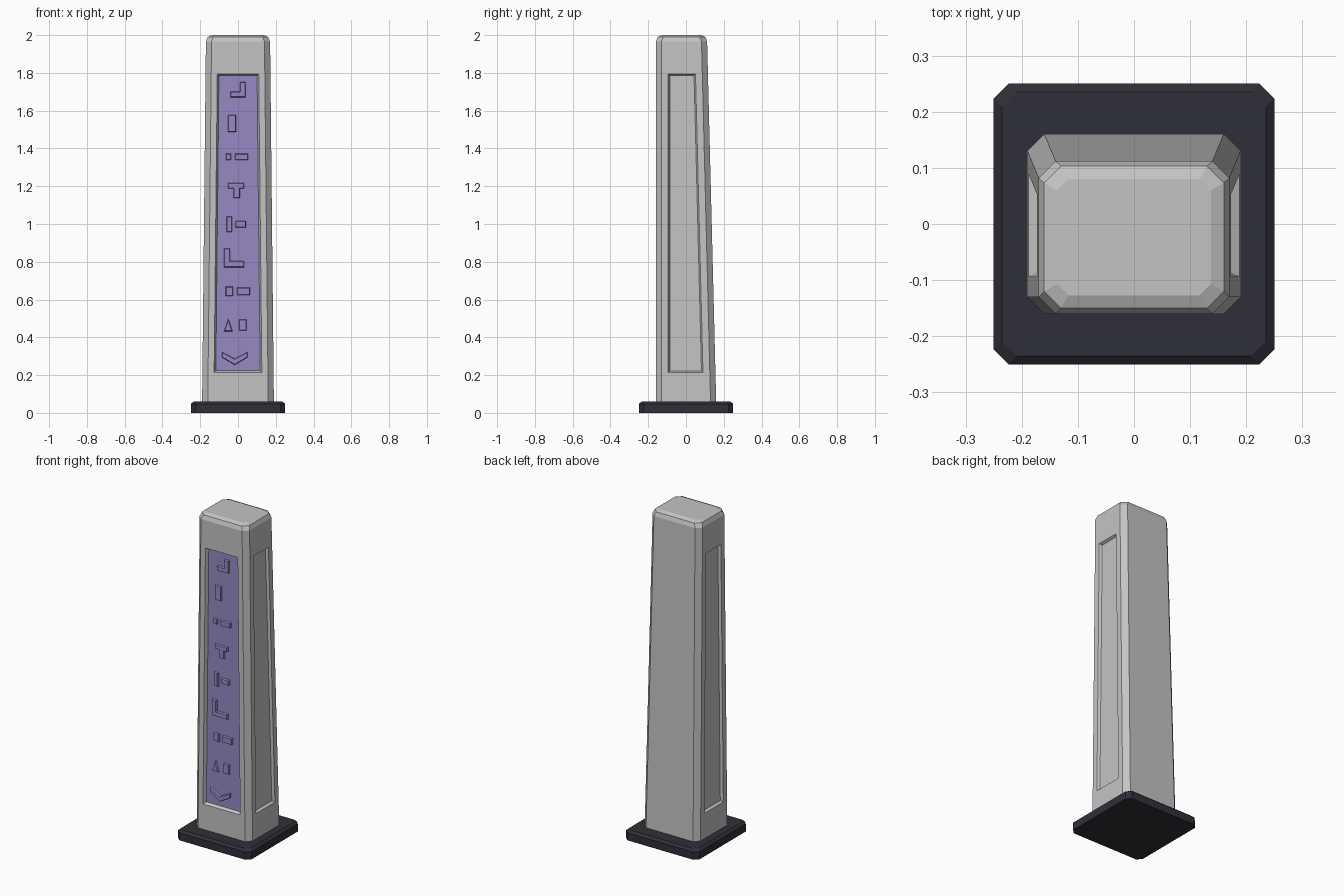
import bpy, bmesh
from mathutils import Vector

old = bpy.data.objects.get("Cube")
if old:
    bpy.data.objects.remove(old)


def material(name, rgb):
    m = bpy.data.materials.new(name)
    m.use_nodes = True
    m.diffuse_color = (*rgb, 1)
    m.node_tree.nodes["Principled BSDF"].inputs["Base Color"].default_value = (*rgb, 1)
    return m


stone = material("light grey", (0.55, 0.55, 0.55))
purple = material("purple", (0.31, 0.25, 0.55))
dark = material("dark slate", (0.028, 0.028, 0.04))


def finish(name, bm, *mats):
    mesh = bpy.data.meshes.new(name)
    bm.to_mesh(mesh)
    bm.free()
    for m in mats:
        mesh.materials.append(m)
    obj = bpy.data.objects.new(name, mesh)
    bpy.context.collection.objects.link(obj)
    return obj


def chamfered_ring(bm, z, x, front, back, c):
    """Rectangle with cut corners, counterclockwise from the front edge."""
    pts = [(c - x, front), (x - c, front), (x, front + c), (x, back - c),
           (x - c, back), (c - x, back), (-x, back - c), (-x, front + c)]
    return [bm.verts.new((px, py, z)) for px, py in pts]


def loft(bm, rings):
    """Skin the rings, cap both ends, and return the side faces by level."""
    levels = []
    for a, b in zip(rings, rings[1:]):
        n = len(a)
        levels.append([bm.faces.new((a[i], a[(i + 1) % n], b[(i + 1) % n], b[i]))
                       for i in range(n)])
    bm.faces.new(rings[0][::-1])
    bm.faces.new(rings[-1])
    return levels


def recess(bm, face, z_low, z_high, margin, depth, slant, mat):
    """Sink a panel with sloped walls into a tall side face."""
    face.normal_update()
    inward = -face.normal * depth
    corners = list(face.verts)
    bl, br, tr, tl = [v.co.copy() for v in corners]

    def row(z, gap):
        t = (z - bl.z) / (tl.z - bl.z)
        left, right = bl.lerp(tl, t), br.lerp(tr, t)
        step = (right - left).normalized() * gap
        return left + step, right - step

    def loop(grow):
        low = row(z_low + grow, margin + grow)
        high = row(z_high - grow, margin + grow)
        return [low[0], low[1], high[1], high[0]]

    bm.faces.remove(face)
    rim = [bm.verts.new(p) for p in loop(0)]
    floor = [bm.verts.new(p + inward) for p in loop(slant)]
    for a, b in ((corners, rim), (rim, floor)):
        for i in range(4):
            j = (i + 1) % 4
            bm.faces.new((a[i], a[j], b[j], b[i]))
    bm.faces.new(floor).material_index = mat


# Base slab with a small top bevel
bm = bmesh.new()
loft(bm, [chamfered_ring(bm, z, s, -s, s, 0.026)
          for z, s in ((0, 0.25), (0.047, 0.25), (0.06, 0.235))])
finish("base_slab", bm, dark)

# Tapered pillar with a rounded cap; the front stays upright
bm = bmesh.new()
profile = [(0.055, 0.19, -0.16, 0.16, 0.03),
           (1.965, 0.17, -0.16, 0.112, 0.03),
           (1.99, 0.16, -0.15, 0.103, 0.03),
           (2.0, 0.137, -0.127, 0.08, 0.02)]
sides = loft(bm, [chamfered_ring(bm, *p) for p in profile])[0]
front_face, left_face, right_face = sides[0], sides[2], sides[6]
recess(bm, front_face, 0.215, 1.795, 0.032, 0.02, 0.009, 1)
for face in (left_face, right_face):
    recess(bm, face, 0.215, 1.795, 0.036, 0.015, 0.008, 0)
finish("pillar", bm, stone, purple)


# Raised symbols on the front panel, drawn in hundredths around each row
def box(x0, x1, z0, z1):
    return [(x0, z0), (x1, z0), (x1, z1), (x0, z1)]


rows = [
    [[(-4, -4), (4, -4), (4, 4), (1, 4), (1, -1), (-4, -1)]],
    [box(-5.3, -1.1, -4.5, 4.5)],
    [box(-6.4, -3.7, -1.7, 1.7), box(-1.6, 5.3, -1.7, 1.7)],
    [[(-2.5, -4), (1, -4), (1, 1), (3.2, 1), (3.2, 4), (-5.3, 4), (-5.3, 1), (-2.5, 1)]],
    [box(-6, -3.2, -4.2, 4.2), box(-1.3, 4.2, -1.7, 1.7)],
    [[(-7.4, -5), (3.2, -5), (3.2, -1.7), (-4.2, -1.7), (-4.2, 5), (-7.4, 5)]],
    [box(-6.5, -2.6, -2.5, 2.5), box(-0.5, 6.3, -2, 2)],
    [[(-7.4, -3.3), (-2.9, -3.3), (-5.1, 3.3)], box(0.5, 4.5, -3, 3)],
    [[(-8.5, 0.7), (-1.7, -3.3), (5, 0.7), (5, 3.5), (-1.7, 0), (-8.5, 3.5)]],
]
bm = bmesh.new()
for i, shapes in enumerate(rows):
    centre = Vector((0, -0.1401, 1.711 - i * 0.178))
    for shape in shapes:
        face = bm.faces.new([bm.verts.new(centre + Vector((x, 0, z)) / 100)
                             for x, z in shape])
        face.normal_update()
        bmesh.ops.inset_region(bm, faces=[face], use_boundary=True,
                               use_even_offset=True, thickness=0.003, depth=0.012)
finish("panel_symbols", bm, purple)
